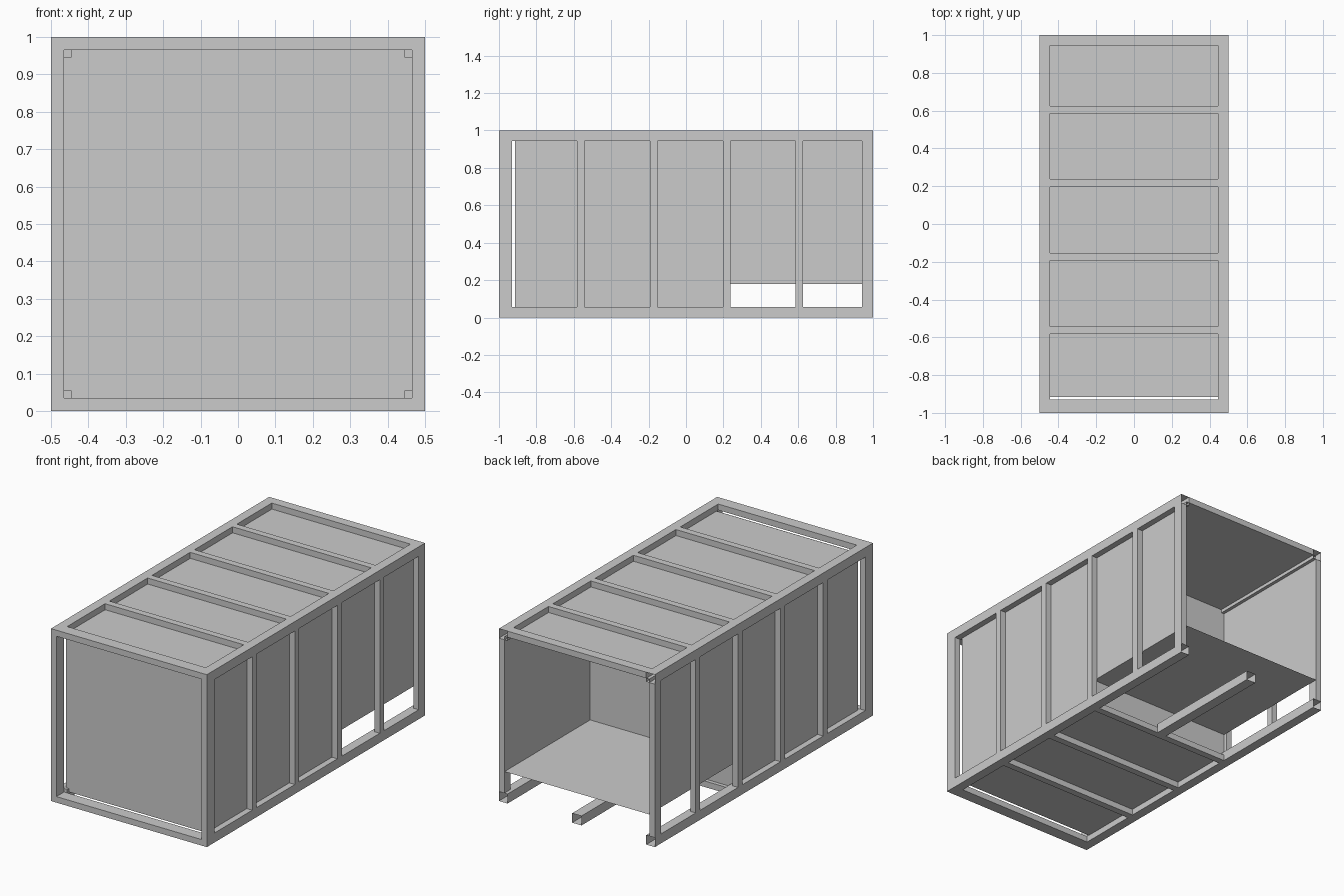
import bpy, bmesh

if "Cube" in bpy.data.objects:
    bpy.data.objects.remove(bpy.data.objects["Cube"])

W, H, L = 0.5, 1.0, 1.0      # half width, height, half length
R, T = 0.055, 0.035          # rail size, thickness of ribs and posts
YF, YB = -0.915, 0.215       # front panel and bulkhead positions
STEP = 0.18                  # raised floor height
RIBS = [-0.563, -0.173, 0.217, 0.605]
OFF = 0.0005                 # keeps panels just clear of the frame


def finish(name, bm):
    mesh = bpy.data.meshes.new(name)
    bm.to_mesh(mesh)
    bm.free()
    ob = bpy.data.objects.new(name, mesh)
    bpy.context.collection.objects.link(ob)
    return ob


def box(name, x, y, z, open_back=False):
    """Box from ranges; open_back removes the +y end to show a hollow tube."""
    bm = bmesh.new()
    bmesh.ops.create_cube(bm, size=1)
    for v in bm.verts:
        v.co = [lo + (hi - lo) * (c + 0.5) for c, (lo, hi) in zip(v.co, (x, y, z))]
    if open_back:
        bm.normal_update()
        ends = [f for f in bm.faces if f.normal.y > 0.9]
        bmesh.ops.delete(bm, geom=ends, context='FACES_ONLY')
    return finish(name, bm)


def panel(name, pts):
    bm = bmesh.new()
    bm.faces.new([bm.verts.new(p) for p in pts])
    return finish(name, bm)


def span(s, a, b):
    return tuple(sorted((s * a, s * b)))


for s, side in ((-1, "left"), (1, "right")):
    # Hollow long rails, open at the rear
    for z, lvl in (((0, R), "bottom"), ((H - R, H), "top")):
        box(f"{side}_{lvl}_rail", span(s, W - R, W), (-0.93, L), z, True)
    # Corner posts and side ribs
    box(f"{side}_front_post", span(s, W - T, W), (-L, -0.93), (0, H))
    box(f"{side}_rear_post", span(s, W - T, W), (0.942, L), (R, H - R))
    for i, y in enumerate(RIBS):
        box(f"{side}_rib_{i}", span(s, W - T, W), (y - 0.02, y + 0.02), (R, H - R))
    # Stepped side wall
    x = s * (W - T - OFF)
    panel(f"{side}_wall", [(x, YF, T), (x, YB, T), (x, YB, STEP), (x, L, STEP),
                           (x, L, H - T), (x, YF, H - T)])

# Front and rear cross beams
xi = (-W + T, W - T)
xr = (-W + R, W - R)
box("front_bottom_beam", xi, (-L, -0.93), (0, T))
box("front_top_beam", xi, (-L, -0.93), (H - T, H))
box("rear_top_beam", xr, (0.945, L), (H - T, H))

# Roof ribs, and floor ribs under the low floor only
for i, y in enumerate(RIBS):
    box(f"roof_rib_{i}", xr, (y - 0.02, y + 0.02), (H - T, H))
    if i < 3:
        box(f"floor_rib_{i}", xr, (y - 0.02, y + 0.02), (0, T))

# Hollow centre beam under the raised floor
box("centre_beam", (-0.03, 0.03), (0.237, L), (0, R), True)


# Inner panels
def flat(name, y0, y1, z0, z1):
    a = W - T - OFF
    panel(name, [(-a, y0, z0), (a, y0, z0), (a, y1, z1), (-a, y1, z1)])


flat("roof_panel", YF, L, H - T - OFF, H - T - OFF)
flat("low_floor", YF, YB, T + OFF, T + OFF)
flat("raised_floor", YB, L, STEP, STEP)
flat("front_panel", YF, YF, T, H - T)
flat("bulkhead", YB, YB, T, H - T)
